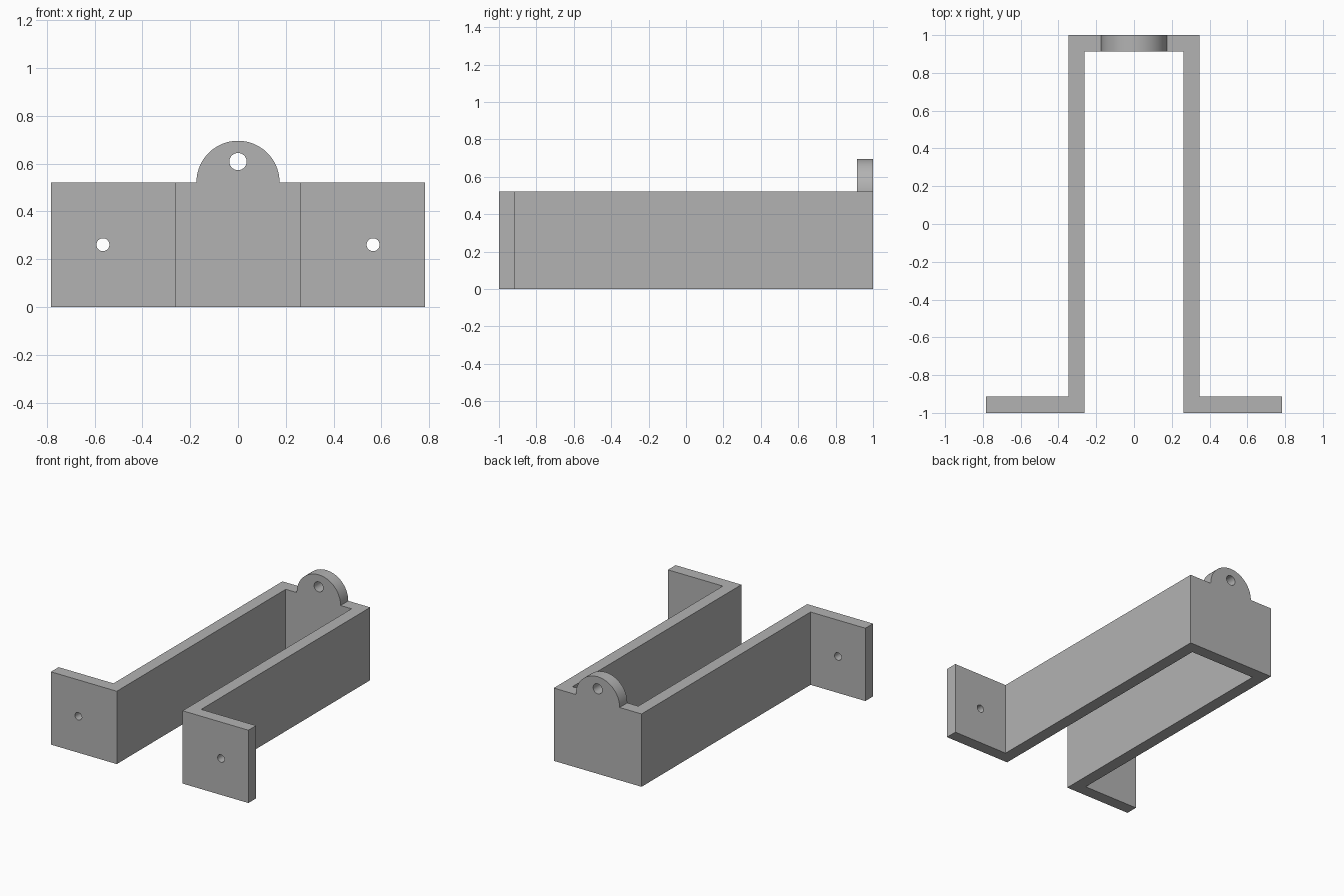
import bpy
import bmesh
import math
from mathutils import Matrix

if "Cube" in bpy.data.objects:
    bpy.data.objects.remove(bpy.data.objects["Cube"], do_unlink=True)

U = 2 / 23            # wall thickness, the module for every other size
HEIGHT = 6 * U
BACK = 1.0            # y of the rear face

grey = bpy.data.materials.new("plain grey")
grey.use_nodes = True
colour = (0.45, 0.45, 0.45, 1)
grey.diffuse_color = colour
grey.node_tree.nodes["Principled BSDF"].inputs["Base Color"].default_value = colour


def add_object(name, bm):
    bmesh.ops.recalc_face_normals(bm, faces=bm.faces)
    mesh = bpy.data.meshes.new(name)
    bm.to_mesh(mesh)
    bm.free()
    mesh.materials.append(grey)
    obj = bpy.data.objects.new(name, mesh)
    bpy.context.collection.objects.link(obj)
    return obj


def cylinder_y(name, x, y, z, radius, depth, sides):
    bm = bmesh.new()
    place = Matrix.Translation((x, y, z)) @ Matrix.Rotation(math.pi / 2, 4, "X")
    bmesh.ops.create_cone(bm, cap_ends=True, segments=sides, radius1=radius,
                          radius2=radius, depth=depth, matrix=place)
    return add_object(name, bm)


def combine(target, tool, operation):
    mod = target.modifiers.new(operation.lower(), "BOOLEAN")
    mod.operation = operation
    mod.solver = "EXACT"
    mod.object = tool
    bpy.context.view_layer.objects.active = target
    bpy.ops.object.modifier_apply(modifier=mod.name)
    bpy.data.objects.remove(tool, do_unlink=True)


# Channel with outward flanges: half footprint, mirrored and extruded
half = [(3 * U, BACK - U), (3 * U, -BACK), (9 * U, -BACK),
        (9 * U, U - BACK), (4 * U, U - BACK), (4 * U, BACK)]
outline = half + [(-x, y) for x, y in reversed(half)]
bm = bmesh.new()
base = bm.faces.new([bm.verts.new((x, y, 0)) for x, y in outline])
top = bmesh.ops.extrude_face_region(bm, geom=[base])["geom"]
bmesh.ops.translate(bm, vec=(0, 0, HEIGHT),
                    verts=[v for v in top if isinstance(v, bmesh.types.BMVert)])
bracket = add_object("bracket", bm)

# Rounded hanging tab on the rear wall
tab = cylinder_y("hanging_tab", 0, BACK - U / 2, HEIGHT, 2 * U, U, 96)
combine(bracket, tab, "UNION")

# Hanging hole and the two flange screw holes
holes = [(0, BACK - U / 2, 7 * U, 0.036)]
holes += [(side * 6.5 * U, U / 2 - BACK, HEIGHT / 2, 0.027) for side in (-1, 1)]
for x, y, z, radius in holes:
    combine(bracket, cylinder_y("hole_cutter", x, y, z, radius, 3 * U, 48),
            "DIFFERENCE")

# Smooth the round parts, keep the flat edges crisp
bpy.ops.object.select_all(action="DESELECT")
bracket.select_set(True)
bpy.context.view_layer.objects.active = bracket
bpy.ops.object.shade_smooth_by_angle(angle=math.radians(30))
